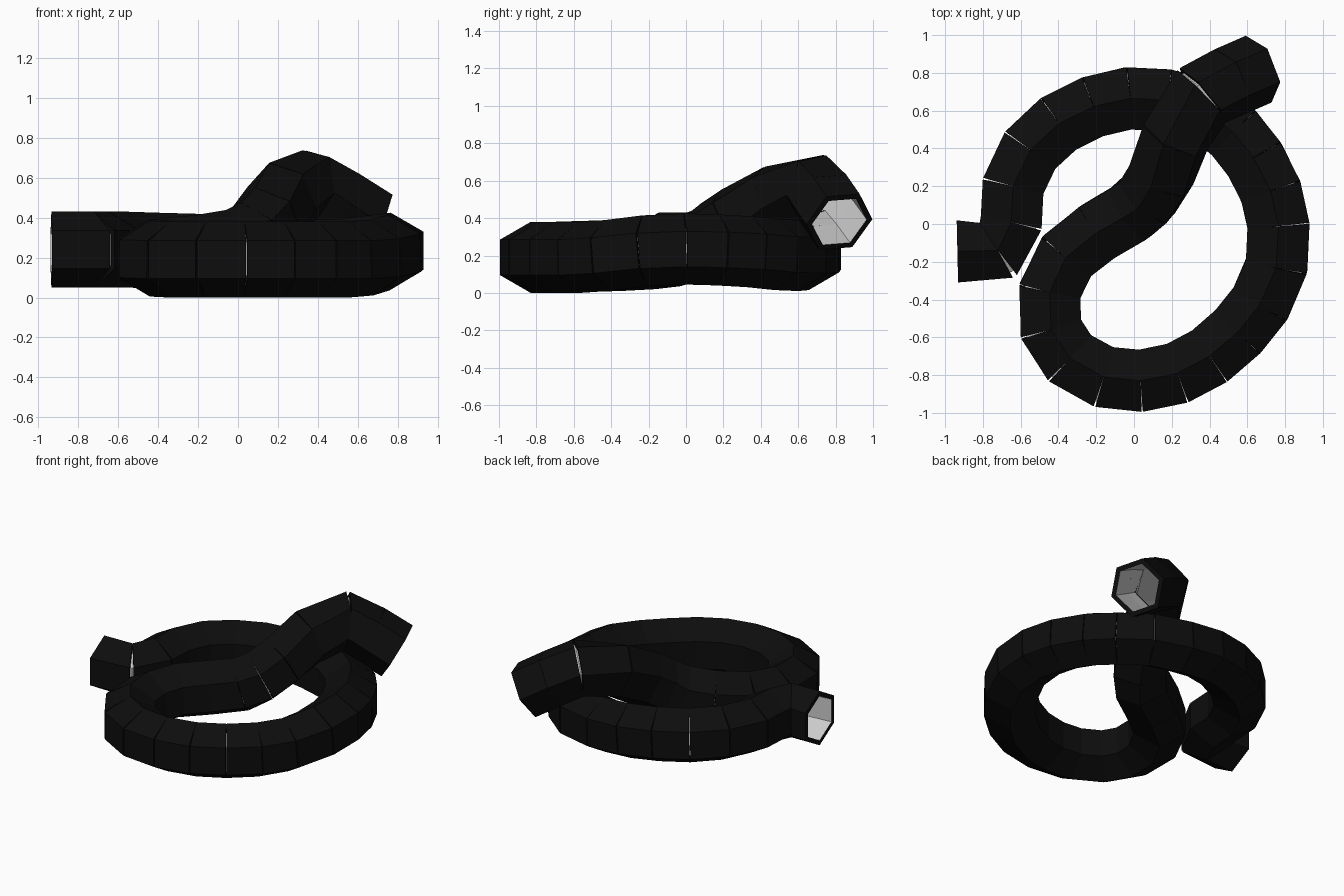
import bpy, bmesh
from math import cos, sin, radians
from mathutils import Vector

if "Cube" in bpy.data.objects:
    bpy.data.objects.remove(bpy.data.objects["Cube"])

OUTER, INNER, SIDES = 0.19, 0.157, 6
OPENING = 0.14   # how far each segment end turns away from the mitre, opening a wedge gap

# Centre line of the hose: one point per joint
PATH = [Vector(p) for p in [
    (-.935, -.145, .24), (-.72, -.14, .24), (-.65, .01, .24), (-.64, .20, .24),
    (-.55, .39, .24), (-.40, .53, .235), (-.22, .62, .23), (-.03, .665, .22),
    (.17, .655, .205), (.38, .60, .20), (.53, .48, .205), (.64, .34, .22),
    (.725, .17, .23), (.765, -.01, .235), (.755, -.22, .225), (.67, -.42, .20),
    (.55, -.57, .19), (.40, -.70, .19), (.23, -.79, .19), (.035, -.83, .19),
    (-.16, -.81, .19), (-.34, -.71, .19), (-.44, -.555, .195), (-.445, -.355, .20),
    (-.355, -.17, .21), (-.19, -.04, .225), (-.02, .06, .255), (.07, .14, .305),
    (.145, .26, .385), (.22, .46, .50), (.36, .68, .56), (.50, .75, .48), (.66, .82, .38)]]
LAST = len(PATH) - 1
TWIST = {LAST - 4: 6, LAST - 3: 12, LAST - 2: 20, LAST - 1: 25, LAST: 25}


def material(name, color):
    m = bpy.data.materials.new(name)
    m.diffuse_color = color
    m.use_nodes = True
    m.node_tree.nodes["Principled BSDF"].inputs["Base Color"].default_value = m.diffuse_color
    return m


def tangent(i):
    before = (PATH[i] - PATH[max(i - 1, 0)]).normalized()
    after = (PATH[min(i + 1, LAST)] - PATH[i]).normalized()
    return (before + after).normalized()


def hexagon(bm, i, normal, radius):
    """Hexagon around joint i with a corner pointing up."""
    left = Vector((0, 0, 1)).cross(normal).normalized()
    up = normal.cross(left)
    ring = []
    for k in range(SIDES):
        a = radians(360 / SIDES * k + TWIST.get(i, 0))
        ring.append(bm.verts.new(PATH[i] + radius * (cos(a) * up + sin(a) * left)))
    return ring


def bridge(bm, a, b):
    for k in range(SIDES):
        n = (k + 1) % SIDES
        bm.faces.new((a[k], a[n], b[n], b[k]))


def finish(bm, name, mat):
    bmesh.ops.recalc_face_normals(bm, faces=bm.faces)
    mesh = bpy.data.meshes.new(name)
    bm.to_mesh(mesh)
    bm.free()
    mesh.materials.append(mat)
    obj = bpy.data.objects.new(name, mesh)
    bpy.context.collection.objects.link(obj)


black = material("black_rubber", (0.004, 0.004, 0.004, 1))

# Black outer segments, each with a rim at both ends
bm = bmesh.new()
for i in range(LAST):
    direction = (PATH[i + 1] - PATH[i]).normalized()
    rings = []
    for j, radius in ((i, INNER), (i, OUTER), (i + 1, OUTER), (i + 1, INNER)):
        rings.append(hexagon(bm, j, tangent(j).lerp(direction, OPENING).normalized(), radius))
    for a, b in zip(rings, rings[1:]):
        bridge(bm, a, b)
finish(bm, "hose_segments", black)

# Grey lining seen in the open ends and through the gaps
bm = bmesh.new()
rings = [hexagon(bm, i, tangent(i), INNER) for i in range(LAST + 1)]
for a, b in zip(rings, rings[1:]):
    bridge(bm, a, b)
finish(bm, "hose_lining", material("grey_lining", (0.8, 0.8, 0.8, 1)))
